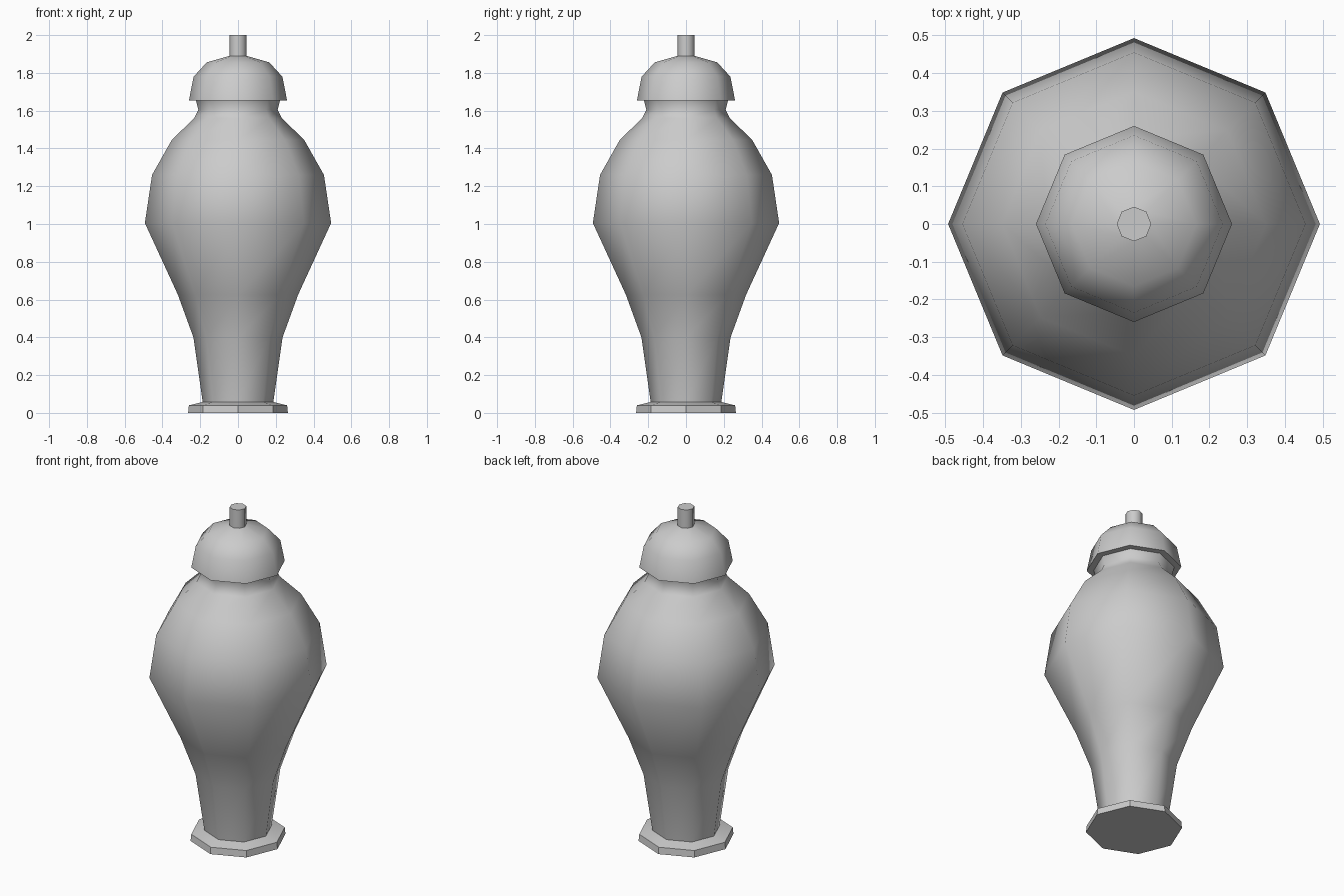
import bpy, bmesh
from math import cos, sin, tau, radians

if "Cube" in bpy.data.objects:
    bpy.data.objects.remove(bpy.data.objects["Cube"])

SIDES = 8

def lathe(name, profile, cap_bottom=True, cap_top=True, smooth=40):
    """Revolve (radius, z) points into an eight-sided part."""
    bm = bmesh.new()
    rings = [[bm.verts.new((r * cos(tau * i / SIDES), r * sin(tau * i / SIDES), z))
              for i in range(SIDES)] for r, z in profile]
    for low, high in zip(rings, rings[1:]):
        for i in range(SIDES):
            j = (i + 1) % SIDES
            bm.faces.new((low[i], low[j], high[j], high[i]))
    if cap_bottom:
        bm.faces.new(rings[0][::-1])
    if cap_top:
        bm.faces.new(rings[-1])
    mesh = bpy.data.meshes.new(name)
    bm.to_mesh(mesh)
    bm.free()
    obj = bpy.data.objects.new(name, mesh)
    bpy.context.collection.objects.link(obj)
    bpy.ops.object.select_all(action='DESELECT')
    obj.select_set(True)
    bpy.context.view_layer.objects.active = obj
    bpy.ops.object.shade_smooth_by_angle(angle=radians(smooth))
    return obj

# Foot plate and vase body
lathe("foot", [(0.264, 0), (0.26, 0.04), (0.187, 0.058)], cap_top=False)
lathe("body", [(0.187, 0.058), (0.236, 0.40), (0.318, 0.625), (0.493, 1.005),
               (0.455, 1.26), (0.35, 1.446), (0.232, 1.56), (0.21, 1.605),
               (0.222, 1.653)], cap_bottom=False, cap_top=False, smooth=60)

# Domed lid with overhanging rim
lathe("lid", [(0.222, 1.653), (0.26, 1.653), (0.235, 1.78), (0.165, 1.856),
              (0.046, 1.89)], cap_bottom=False, cap_top=False, smooth=50)

# Knob on the lid
lathe("knob", [(0.046, 1.89), (0.046, 2.0)], cap_bottom=False, smooth=50)
